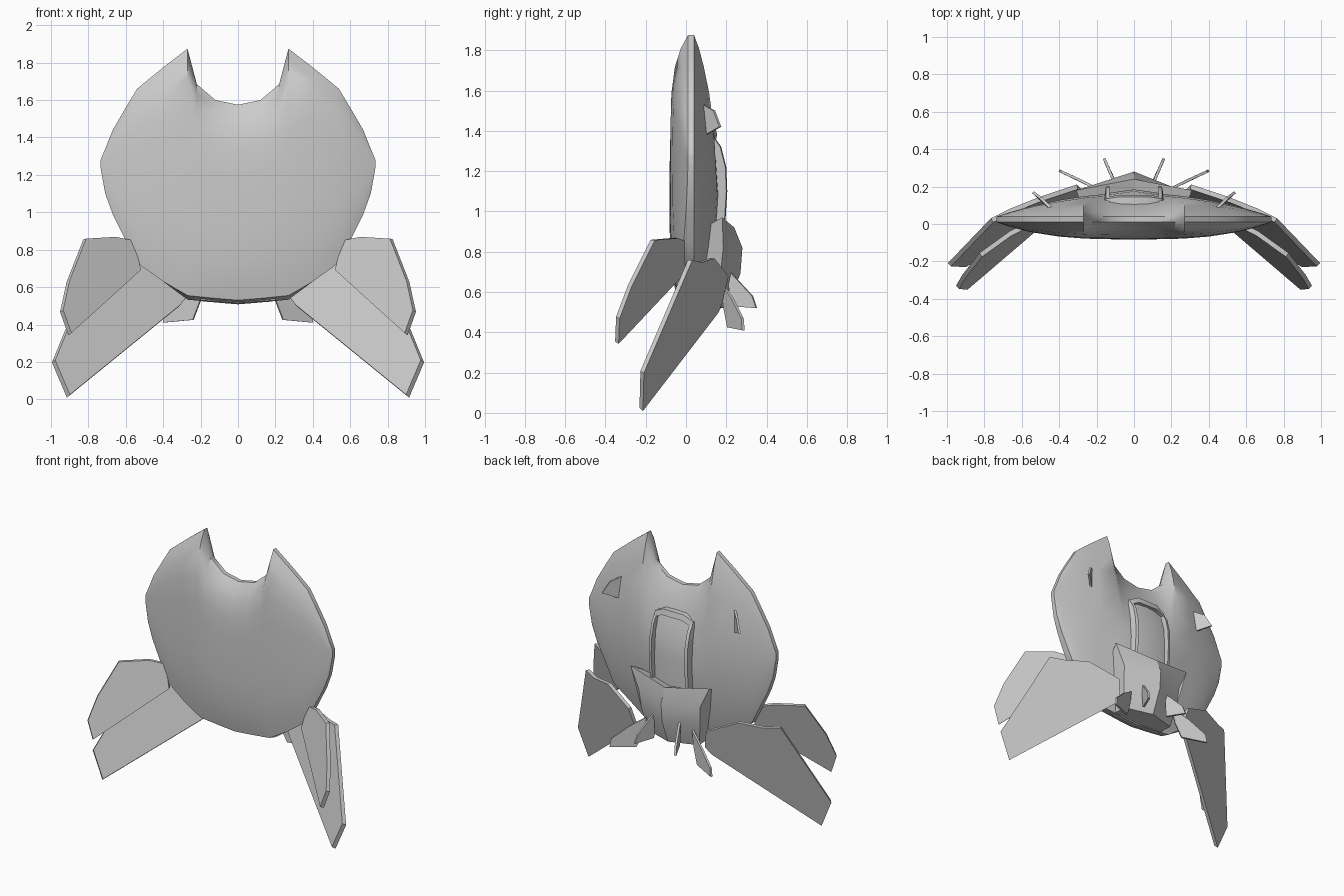
import bpy, bmesh, math
from mathutils import Vector

if "Cube" in bpy.data.objects:
    bpy.data.objects.remove(bpy.data.objects["Cube"])


def finish(name, bm, angle=30, mirror=False):
    bmesh.ops.recalc_face_normals(bm, faces=bm.faces)
    mesh = bpy.data.meshes.new(name)
    bm.to_mesh(mesh)
    bm.free()
    ob = bpy.data.objects.new(name, mesh)
    bpy.context.collection.objects.link(ob)
    if mirror:
        m = ob.modifiers.new("mirror", 'MIRROR')
        m.use_mirror_merge = False
    bpy.ops.object.select_all(action='DESELECT')
    ob.select_set(True)
    bpy.context.view_layer.objects.active = ob
    bpy.ops.object.shade_smooth_by_angle(angle=math.radians(angle))
    return ob


def loft(name, loops, angle=30, mirror=False):
    """Skin a row of equal closed loops and cap both ends."""
    bm = bmesh.new()
    rings = [[bm.verts.new(p) for p in loop] for loop in loops]
    n = len(rings[0])
    for a, b in zip(rings, rings[1:]):
        for i in range(n):
            j = (i + 1) % n
            bm.faces.new((a[i], a[j], b[j], b[i]))
    bm.faces.new(rings[0])
    bm.faces.new(rings[-1])
    return finish(name, bm, angle, mirror)


def plate(name, pts, thick, bevel=0.0):
    """Mirrored pair of flat plates with a slightly smaller outer face."""
    pts = [Vector(p) for p in pts]
    c = sum(pts, Vector()) / len(pts)
    nrm = Vector()
    for a, b in zip(pts, pts[1:] + pts[:1]):
        nrm += (a - c).cross(b - c)
    nrm.normalize()
    if nrm.y > 0:
        nrm.negate()
    h = nrm * thick / 2
    back = [p - h for p in pts]
    front = [c + (p - c) * (1 - bevel) + h for p in pts]
    return loft(name, [back, front], 20, True)


# Shell: vertical columns (x, bottom, top), each a closed front and back loop
COLS = [(0, .53, 1.575), (.12, .54, 1.60), (.22, .55, 1.685), (.27, .555, 1.875),
        (.40, .63, 1.775), (.54, .73, 1.66), (.60, .85, 1.56),
        (.67, .99, 1.44), (.71, 1.10, 1.34), (.735, 1.24, 1.28)]
ROWS = [0, .08, .2, .35, .5, .65, .78, .88, .95, 1]


def shell_loop(x, bottom, top):
    u = abs(x) / .735
    front, back = [], []
    for v in ROWS:
        if v < .5:
            g = 1 - .5 * (1 - 2 * v) ** 3
        else:
            g = 1 - (2 * v - 1) ** 5
        z = bottom + (top - bottom) * v
        front.append((x, .01 - .092 * (1 - u ** 3) * g, z))
        s = max(0, math.sin(math.pi * v)) ** .8
        drop = .022 if v == 0 and abs(x) < .28 else 0
        back.append((x, .04 + .125 * (1 - u ** 2) * s, z - drop))
    return front + back[::-1]


columns = [(-x, b, t) for x, b, t in reversed(COLS[1:])] + COLS
loft("torso_shell", [shell_loop(*c) for c in columns], 35)

# Waist block behind the lower back, with a flared upper lip
mid = [(0, .05, .88), (0, .24, .92), (0, .28, .82), (0, .27, .69), (0, .20, .52), (0, 0, .515)]
end = [(.26, .05, .90), (.31, .18, .97), (.24, .185, .82), (.23, .17, .68), (.20, .14, .525), (.20, 0, .53)]
loft("waist_block", [[(-x, y, z) for x, y, z in end], mid, end], 15)

# Spine panel with side rails and a top lip
loft("spine_panel", [[(x, .08, z) for x in (-.14, 0, .14)] +
                     [(.14, y - .02, z), (0, y, z), (-.14, y - .02, z)]
                     for z, y in ((.86, .18), (1.1, .185), (1.25, .175), (1.38, .135))])
RAIL = [(.86, .19), (1.10, .205), (1.22, .20), (1.32, .175), (1.40, .12)]
loft("spine_rail", [[(.13, .08, z), (.13, y, z), (.15, y - .005, z), (.17, .08, z)]
                    for z, y in RAIL], 30, True)
loft("spine_top_lip", [[(x, .08, z - .04), (x, y, z - .04), (x, y - .01, z), (x, .08, z)]
                       for x, y, z in ((-.15, .145, 1.385), (-.08, .155, 1.42),
                                       (.08, .155, 1.42), (.15, .145, 1.385))])

# Hip plates
plate("front_hip_plate", [(.56, .0, .85), (.66, -.05, .87), (.82, -.165, .86), (.91, -.28, .63),
                          (.945, -.34, .47), (.90, -.345, .345), (.52, -.02, .69)], .025, .02)
plate("rear_hip_plate", [(.27, .17, .55), (.31, .15, .50), (.91, -.225, .012), (.99, -.22, .20),
                         (.76, .02, .76), (.66, .07, .75), (.51, .13, .77), (.30, .20, .68)],
      .025, .02)

# Small fins on the back
plate("shoulder_fin", [(.41, .05, 1.55), (.50, .14, 1.50), (.54, .17, 1.42), (.46, .10, 1.38)], .014)
plate("tail_fin", [(.10, .21, .71), (.15, .33, .58), (.16, .35, .52), (.10, .22, .53)], .014)
plate("side_tail_fin", [(.18, .18, .64), (.28, .23, .57), (.39, .28, .47), (.40, .285, .41),
                        (.24, .21, .425), (.20, .19, .53)], .014)
